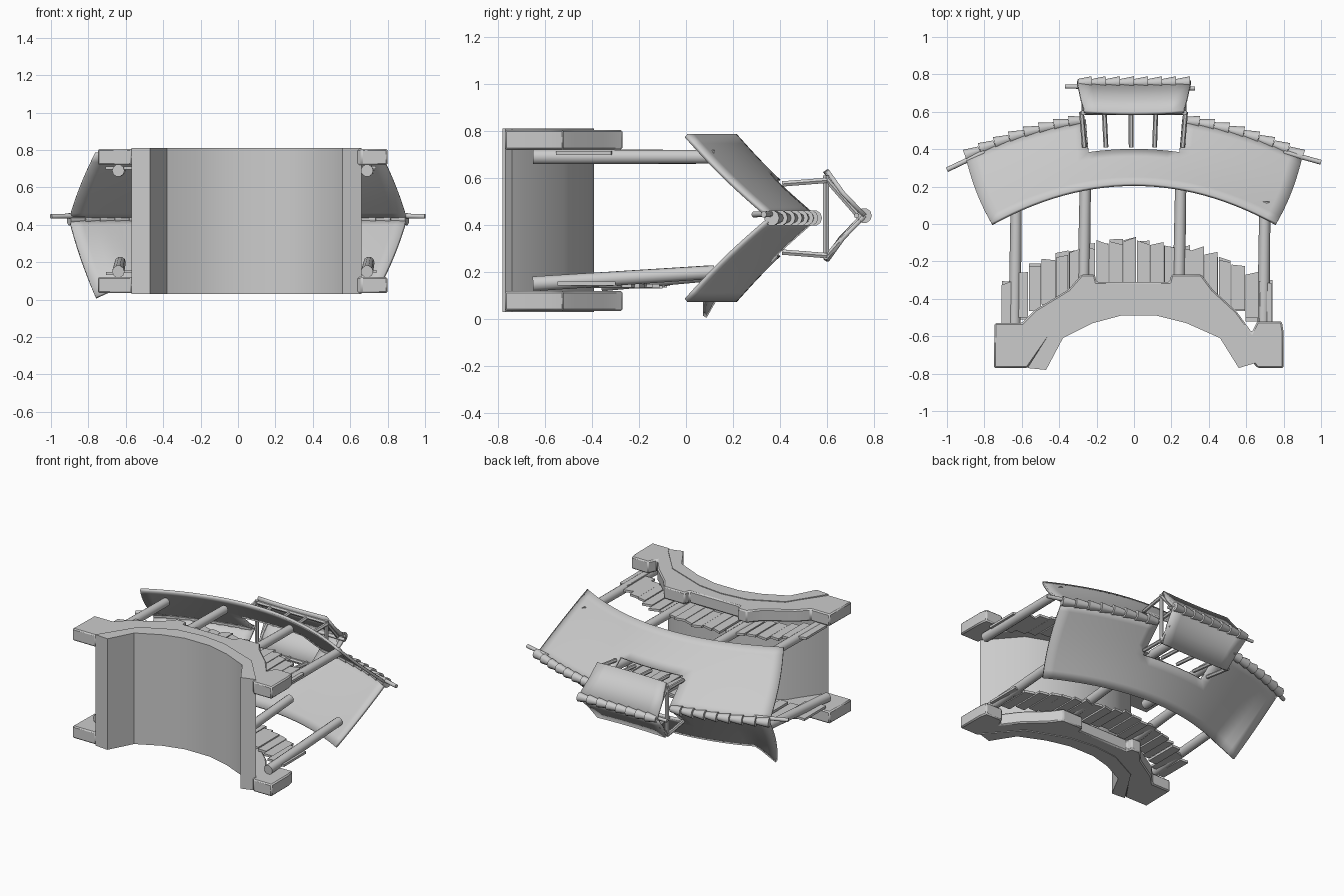
import bpy, math, random
from mathutils import Vector

random.seed(4)
if "Cube" in bpy.data.objects:
    bpy.data.objects.remove(bpy.data.objects["Cube"], do_unlink=True)

stone = bpy.data.materials.new("pale_grey")
stone.use_nodes = True
GREY = (0.6, 0.6, 0.6, 1)
stone.diffuse_color = GREY
stone.node_tree.nodes["Principled BSDF"].inputs["Base Color"].default_value = GREY
MID = 0.43  # z of the ridge line


def finish(name, verts, faces, smooth=35, bevel=0, thick=0):
    mesh = bpy.data.meshes.new(name)
    mesh.from_pydata(verts, [], faces)
    mesh.materials.append(stone)
    ob = bpy.data.objects.new(name, mesh)
    bpy.context.collection.objects.link(ob)
    bpy.ops.object.select_all(action="DESELECT")
    ob.select_set(True)
    bpy.context.view_layer.objects.active = ob
    bpy.ops.object.mode_set(mode="EDIT")
    bpy.ops.mesh.select_all(action="SELECT")
    bpy.ops.mesh.normals_make_consistent(inside=False)
    bpy.ops.object.mode_set(mode="OBJECT")
    if thick:
        mod = ob.modifiers.new("thickness", "SOLIDIFY")
        mod.thickness, mod.offset = thick, 0
    if bevel:
        mod = ob.modifiers.new("worn_edges", "BEVEL")
        mod.width, mod.limit_method = bevel, "ANGLE"
    bpy.ops.object.shade_smooth_by_angle(angle=math.radians(smooth))
    return ob


def prism(name, pts, z0, z1, bevel=0):
    n = len(pts)
    verts = [(x, y, z) for z in (z0, z1) for x, y in pts]
    faces = [range(n), range(n, 2 * n)]
    faces += [(i, (i + 1) % n, n + (i + 1) % n, n + i) for i in range(n)]
    return finish(name, verts, faces, bevel=bevel)


def rod(name, a, b, r0, r1=None, sides=10):
    a, b = Vector(a), Vector(b)
    r1 = r1 or r0
    q = (b - a).to_track_quat("Z", "Y")
    ring = [Vector((math.cos(t), math.sin(t), 0))
            for t in (2 * math.pi * i / sides for i in range(sides))]
    verts = [p + q @ (c * r) for p, r in ((a, r0), (b, r1)) for c in ring]
    faces = [range(sides), range(sides, 2 * sides)]
    faces += [(i, (i + 1) % sides, sides + (i + 1) % sides, sides + i) for i in range(sides)]
    return finish(name, verts, faces, smooth=50)


# Arched deck slab
under = [(-.47, -.78), (-.38, -.61), (-.22, -.53), (-.07, -.49), (.12, -.49), (.28, -.53), (.46, -.61), (.56, -.77)]
over = [(.66, -.74), (.47, -.52), (.18, -.41), (0, -.39), (-.19, -.41), (-.41, -.52), (-.57, -.77)]
prism("arch_deck", under + over, .03, .81)

# Stone side walls with end posts, following the arch
wall_top = [(-.57, -.77), (-.75, -.77), (-.745, -.53), (-.6, -.53), (-.53, -.46), (-.35, -.35), (-.28, -.27),
            (-.21, -.27), (-.2, -.31), (.19, -.31), (.2, -.27), (.36, -.27), (.42, -.35), (.55, -.47),
            (.63, -.58), (.66, -.52), (.79, -.52), (.8, -.58), (.8, -.77), (.66, -.77)]
inner = [(x, y - .02) for x, y in over[1:-1]]
for side, z0 in (("right", .035), ("left", .72)):
    prism("side_wall_" + side, wall_top + inner, z0, z0 + .085, bevel=.008)

# Plank fences along both walls
for side, z in (("right", .145), ("left", .7)):
    for i in range(20):
        x = -.675 + i * .0725
        top = -.09 - .46 * x * x + random.uniform(-.015, .015)
        w = .034 + random.uniform(-.003, .003)
        tilt = random.uniform(-.012, .012)
        low = top - .24
        zz = z + random.uniform(-.007, .007)
        prism("fence_plank_" + side, [(x - w, low), (x + w, low), (x + w, top + tilt), (x - w, top - tilt)],
              zz - .008, zz + .008)

# Round columns
for x, low, top in ((-.64, -.65, .1), (-.27, -.36, .22), (.24, -.36, .22), (.69, -.65, .12)):
    for z, shift in ((.69, 0), (.15, .05)):
        rod("column", (x, low, z), (x + .01, top, z + shift), .033, .03)


def roof_point(s, v, sign):
    x = s * (.76 + .14 * v + .04 * (1 - v) * v)
    y = .21 + .36 * v - .21 * s * s - .015 * math.sin(math.pi * v)
    z = MID + sign * .35 * (1 - v)
    if sign < 0 and s < -.8:  # drooping corner
        z -= .35 * (-s - .8) * (1 - v)
        y += .4 * (-s - .8) * (1 - v)
    return Vector((x, y, z))


# Main curved roof, open in the middle under the lantern
NS, NV = 28, 9
for side, sign in (("left", 1), ("right", -1)):
    verts, faces = [], []
    for i in range(NS + 1):
        for j in range(NV + 1):
            verts.append(roof_point(2 * i / NS - 1, j / NV, sign))
    for i in range(NS):
        for j in range(NV):
            hole = abs((i + .5) * 2 / NS - 1) < .3 and (j + .5) / NV > .6
            if not hole:
                k = i * (NV + 1) + j
                faces.append((k, k + 1, k + NV + 2, k + NV + 1))
    finish("main_roof_" + side, verts, faces, thick=.018)

# Ridge tiles and ridge poles of the main roof
for end in (-1, 1):
    for i in range(8):
        a = roof_point(end * (.3 + i * .088), 1, 1)
        b = roof_point(end * (.3 + (i + 1) * .088), 1, 1)
        rod("ridge_tile", a, b + Vector((0, .006, 0)), .022, .034)
    rod("ridge_pole", (end * .8, .385, .45), (end * 1, .29 if end < 0 else .33, .445), .013)

# Lantern frame: posts, sills and end ties
for i, x in enumerate((-.265, -.15, -.015, .11, .26)):
    for sign in (-1, 1):
        rod("lantern_post", (x, .41, MID + sign * .145), (x * 1.06, .6, MID + sign * .16), .013, sides=6)
for sign in (-1, 1):
    z = MID + sign * .165
    rod("lantern_rail", (-.28, .595, z), (.28, .595, z), .013, sides=6)
for x in (-.27, .27):
    rod("lantern_tie", (x, .595, .26), (x, .595, .61), .014, sides=6)
    for sign in (-1, 1):
        rod("lantern_rafter", (x, .6, MID + sign * .16), (x, .74, MID), .012, sides=6)

# Lantern roof
for side, sign in (("left", 1), ("right", -1)):
    verts = []
    for i in range(9):
        s = i / 4 - 1
        for v in (0, .5, 1):
            verts.append((s * (.265 + .04 * v), .59 + .16 * v - .012 * math.sin(math.pi * v) + .01 * s * s,
                          MID + .01 + sign * .19 * (1 - v)))
    faces = [(k, k + 1, k + 4, k + 3) for i in range(8) for k in (i * 3, i * 3 + 1)]
    finish("lantern_roof_" + side, verts, faces, thick=.018)
for i in range(8):
    x = -.3 + i * .075
    rod("lantern_ridge_tile", (x, .755, MID + .01), (x + .075, .758, MID + .01), .02, .032)
rod("lantern_ridge_pole", (-.37, .735, MID + .01), (.325, .725, MID + .01), .011)
